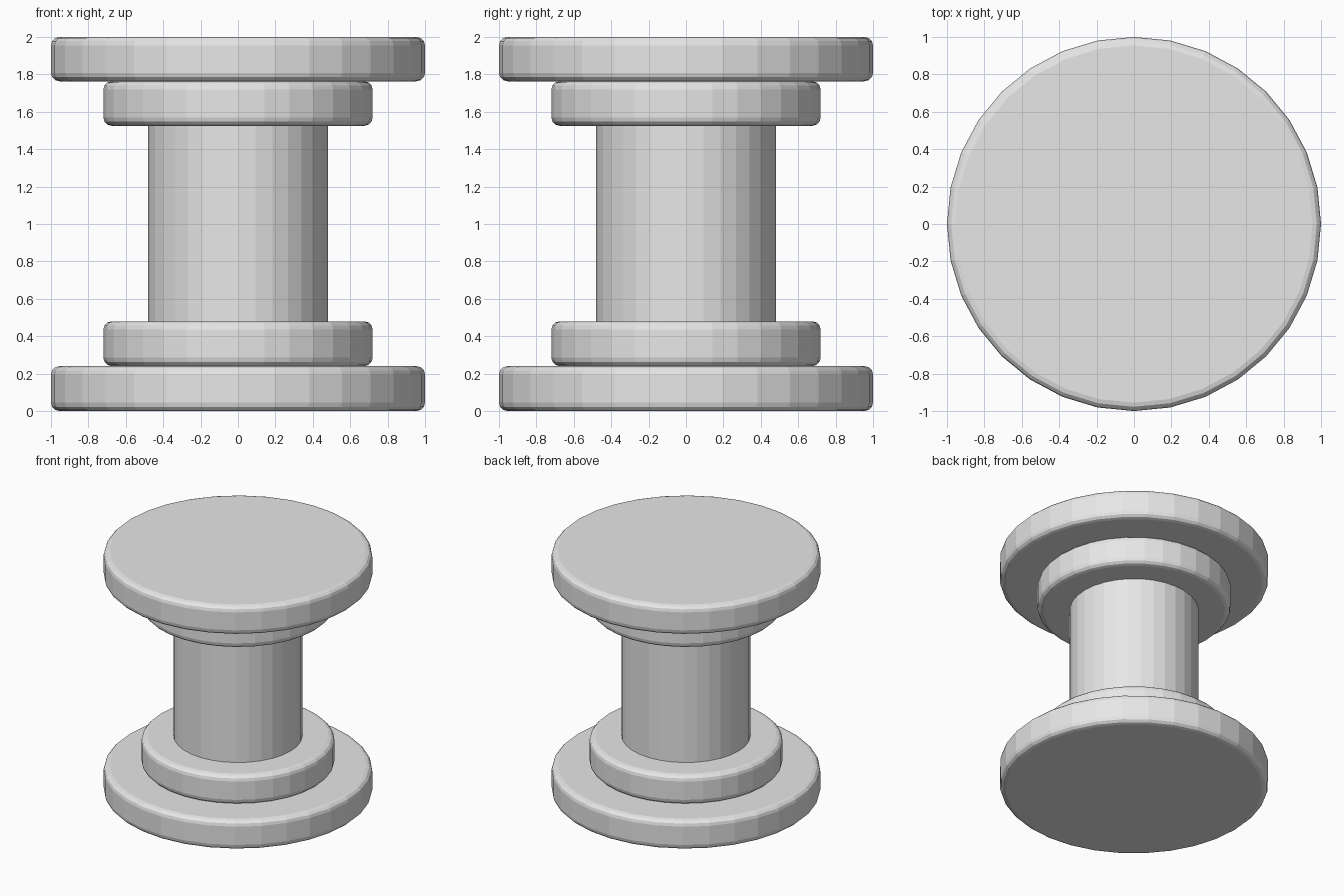
import bpy

cube = bpy.data.objects.get("Cube")
if cube:
    bpy.data.objects.remove(cube, do_unlink=True)

SIDES = 32

grey = bpy.data.materials.new("plain grey")
grey.use_nodes = True
colour = (0.8, 0.8, 0.8, 1)
grey.diffuse_color = colour
grey.node_tree.nodes["Principled BSDF"].inputs["Base Color"].default_value = colour


def cylinder(name, radius, bottom, top, rounding=0):
    """Flat-shaded upright cylinder, with its rims optionally rounded."""
    bpy.ops.mesh.primitive_cylinder_add(
        vertices=SIDES, radius=radius, depth=top - bottom,
        location=(0, 0, (bottom + top) / 2))
    obj = bpy.context.object
    obj.name = name
    obj.data.materials.append(grey)
    if rounding:
        bevel = obj.modifiers.new("rounded rims", 'BEVEL')
        bevel.width = rounding
        bevel.segments = 3
        bevel.limit_method = 'ANGLE'
        bevel.angle_limit = 0.6
    return obj


# Stepped discs at the foot
cylinder("base_disc", 1, 0, 0.24, 0.045)
cylinder("base_collar", 0.72, 0.24, 0.48, 0.045)

# Central shaft
cylinder("column", 0.48, 0.48, 1.525)

# Matching discs at the head
cylinder("top_collar", 0.72, 1.525, 1.763, 0.045)
cylinder("top_disc", 1, 1.763, 2, 0.045)
